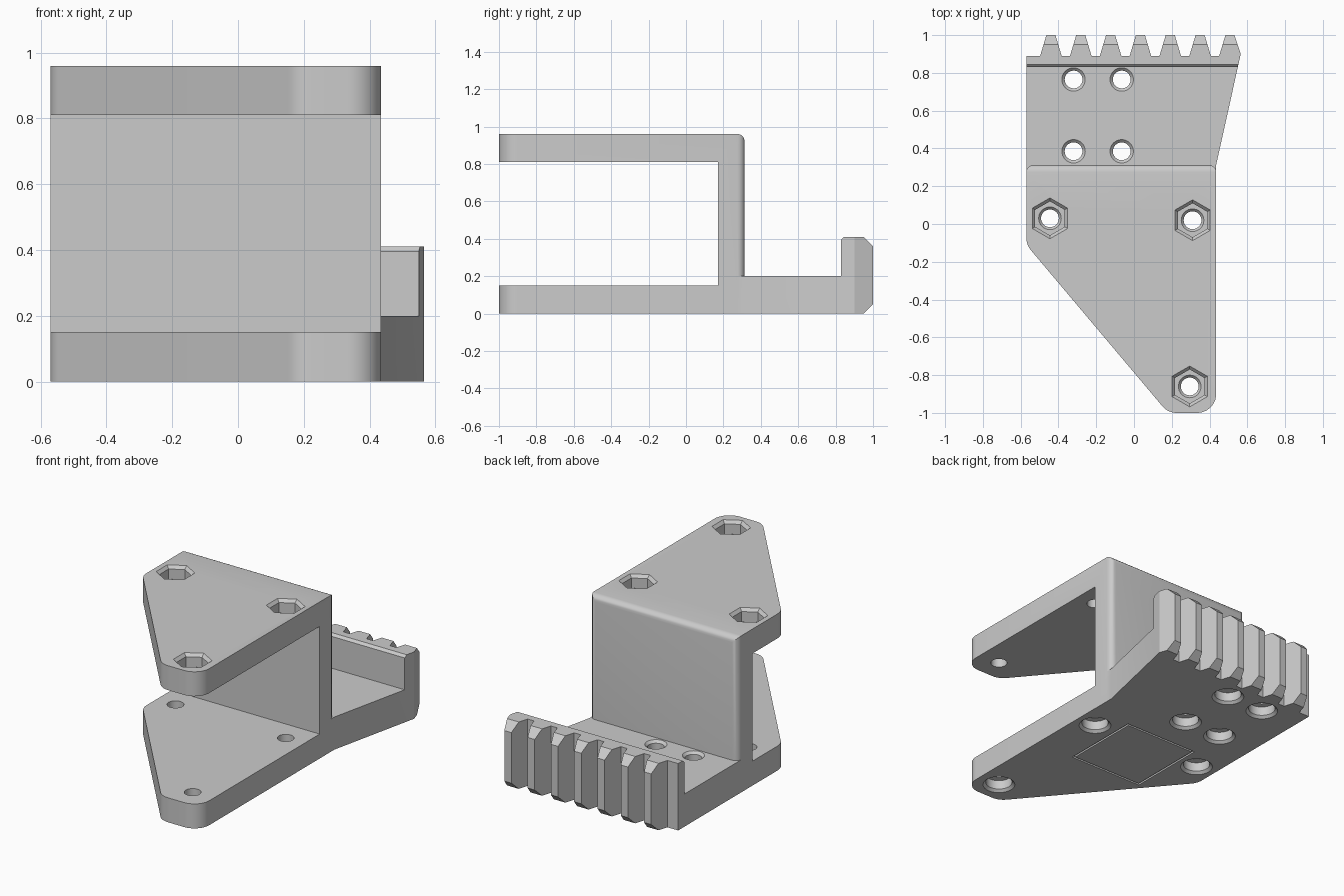
import bpy, bmesh, math
from mathutils import Vector

cube = bpy.data.objects.get("Cube")
if cube:
    bpy.data.objects.remove(cube, do_unlink=True)

grey = bpy.data.materials.new("plain_grey")
grey.use_nodes = True
grey.diffuse_color = (0.6, 0.6, 0.6, 1)
grey.node_tree.nodes["Principled BSDF"].inputs["Base Color"].default_value = (0.6, 0.6, 0.6, 1)


def to_object(name, bm):
    bmesh.ops.recalc_face_normals(bm, faces=bm.faces)
    mesh = bpy.data.meshes.new(name)
    bm.to_mesh(mesh)
    bm.free()
    mesh.materials.append(grey)
    obj = bpy.data.objects.new(name, mesh)
    bpy.context.collection.objects.link(obj)
    return obj


def prism(points, start, depth):
    """Extrude a closed 3D outline along a vector."""
    bm = bmesh.new()
    face = bm.faces.new([bm.verts.new(Vector(p) + Vector(start)) for p in points])
    new = bmesh.ops.extrude_face_region(bm, geom=[face])["geom"]
    bmesh.ops.translate(bm, vec=depth, verts=[v for v in new if isinstance(v, bmesh.types.BMVert)])
    return bm


def rounded(corners, steps=8):
    """Outline from (x, y, radius) corners."""
    out = []
    for i, (x, y, r) in enumerate(corners):
        p = Vector((x, y))
        if r == 0:
            out.append((x, y, 0))
            continue
        a = (Vector(corners[i - 1][:2]) - p).normalized()
        b = (Vector(corners[(i + 1) % len(corners)][:2]) - p).normalized()
        half = a.angle(b) / 2
        centre = p + (a + b).normalized() * r / math.sin(half)
        s = p + a * r / math.tan(half) - centre
        e = p + b * r / math.tan(half) - centre
        for k in range(steps + 1):
            q = centre + s.lerp(e, k / steps).normalized() * r
            out.append((q.x, q.y, 0))
    return out


def stack(name, x, y, rings, sides=32):
    """Stepped round or polygonal cutter from (radius, z) rings."""
    bm = bmesh.new()
    loops = []
    for r, z in rings:
        angles = [math.pi / 2 + math.tau * k / sides for k in range(sides)]
        loops.append([bm.verts.new((x + r * math.cos(t), y + r * math.sin(t), z)) for t in angles])
    bm.faces.new(loops[0])
    bm.faces.new(loops[-1])
    for lo, hi in zip(loops, loops[1:]):
        for k in range(sides):
            n = (k + 1) % sides
            bm.faces.new((lo[k], lo[n], hi[n], hi[k]))
    return to_object(name, bm)


def box(name, lo, hi):
    pts = [(lo[0], lo[1], 0), (hi[0], lo[1], 0), (hi[0], hi[1], 0), (lo[0], hi[1], 0)]
    return to_object(name, prism(pts, (0, 0, lo[2]), (0, 0, hi[2] - lo[2])))


def combine(target, tool, operation):
    mod = target.modifiers.new("combine", "BOOLEAN")
    mod.operation = operation
    mod.solver = "EXACT"
    mod.object = tool
    bpy.context.view_layer.objects.active = target
    bpy.ops.object.modifier_apply(modifier=mod.name)
    bpy.data.objects.remove(tool, do_unlink=True)


LEFT, RIGHT, BACK, TOP = 0.435, -0.57, 0.313, 0.96

# Clamp block: tapered plan with rounded rear edges
plan = rounded([(RIGHT, BACK, 0), (RIGHT, -0.11, 0.1), (0.18, -1, 0.1), (LEFT, -1, 0.1), (LEFT, BACK, 0)])
bm = prism(plan, (0, 0, 0), (0, 0, TOP))
rear = [e for e in bm.edges if all(v.co.y > BACK - 0.001 for v in e.verts)
        and sum(v.co.z for v in e.verts) > 0.5]
bmesh.ops.bevel(bm, geom=rear, offset=0.038, segments=5, profile=0.5, affect="EDGES")
body = to_object("toothed_bracket", bm)

# Opening between the two plates
combine(body, box("opening", (-1, -1.5, 0.15), (1, 0.17, 0.81)), "DIFFERENCE")

# Rear shelf with a toothed lip: plan outline crossed with side profile
outline = [(LEFT, 0.2, 0), (RIGHT, 0.2, 0), (RIGHT, 0.89, 0)]
for i in range(7):
    c = -0.44 + 0.158 * i
    outline += [(c - 0.057, 0.89, 0), (c - 0.024, 1, 0), (c + 0.024, 1, 0)]
    outline.append((c + 0.057, 0.89, 0) if i < 6 else (0.565, 0.9, 0))
outline.append((LEFT, BACK, 0))
shelf = to_object("shelf", prism(outline, (0, 0, -0.1), (0, 0, 0.7)))
side = [(0.1, 0), (0.95, 0), (1, 0.05), (1, 0.36), (0.95, 0.41), (0.845, 0.41),
        (0.83, 0.395), (0.83, 0.2), (0.1, 0.2)]
profile = to_object("side_profile", prism([(0, y, z) for y, z in side], (-1, 0, 0), (2, 0, 0)))
combine(shelf, profile, "INTERSECT")
combine(body, shelf, "UNION")

# Fine square groove underneath
groove = box("groove", (-0.325, -0.345, -0.1), (0.175, 0.155, 0.01))
combine(groove, box("groove_core", (-0.313, -0.333, -0.2), (0.163, 0.143, 0.1)), "DIFFERENCE")
combine(body, groove, "DIFFERENCE")

# Counterbored holes; bolt holes also get hexagonal nut pockets on top
bore = [(0.092, -0.05), (0.092, 0), (0.076, 0.015), (0.076, 0.07), (0.047, 0.075)]
for x in (-0.32, -0.065):
    for y in (0.385, 0.765):
        combine(body, stack("screw_hole", x, y, bore + [(0.047, 0.185), (0.062, 0.2), (0.062, 0.25)]),
                "DIFFERENCE")
for x, y in ((-0.445, 0.03), (0.31, 0.02), (0.295, -0.86)):
    combine(body, stack("bolt_hole", x, y, bore + [(0.047, 0.3)]), "DIFFERENCE")
    combine(body, stack("upper_hole", x, y, [(0.047, 0.7), (0.047, 0.865), (0.06, 0.88), (0.06, 0.9)]),
            "DIFFERENCE")
    combine(body, stack("nut_pocket", x, y, [(0.09, 0.88), (0.09, 0.942), (0.108, TOP), (0.108, 1.1)], 6),
            "DIFFERENCE")

# Smooth rounded corners, keep crisp edges
bpy.ops.object.select_all(action="DESELECT")
body.select_set(True)
bpy.context.view_layer.objects.active = body
bpy.ops.object.shade_smooth_by_angle(angle=math.radians(25))
